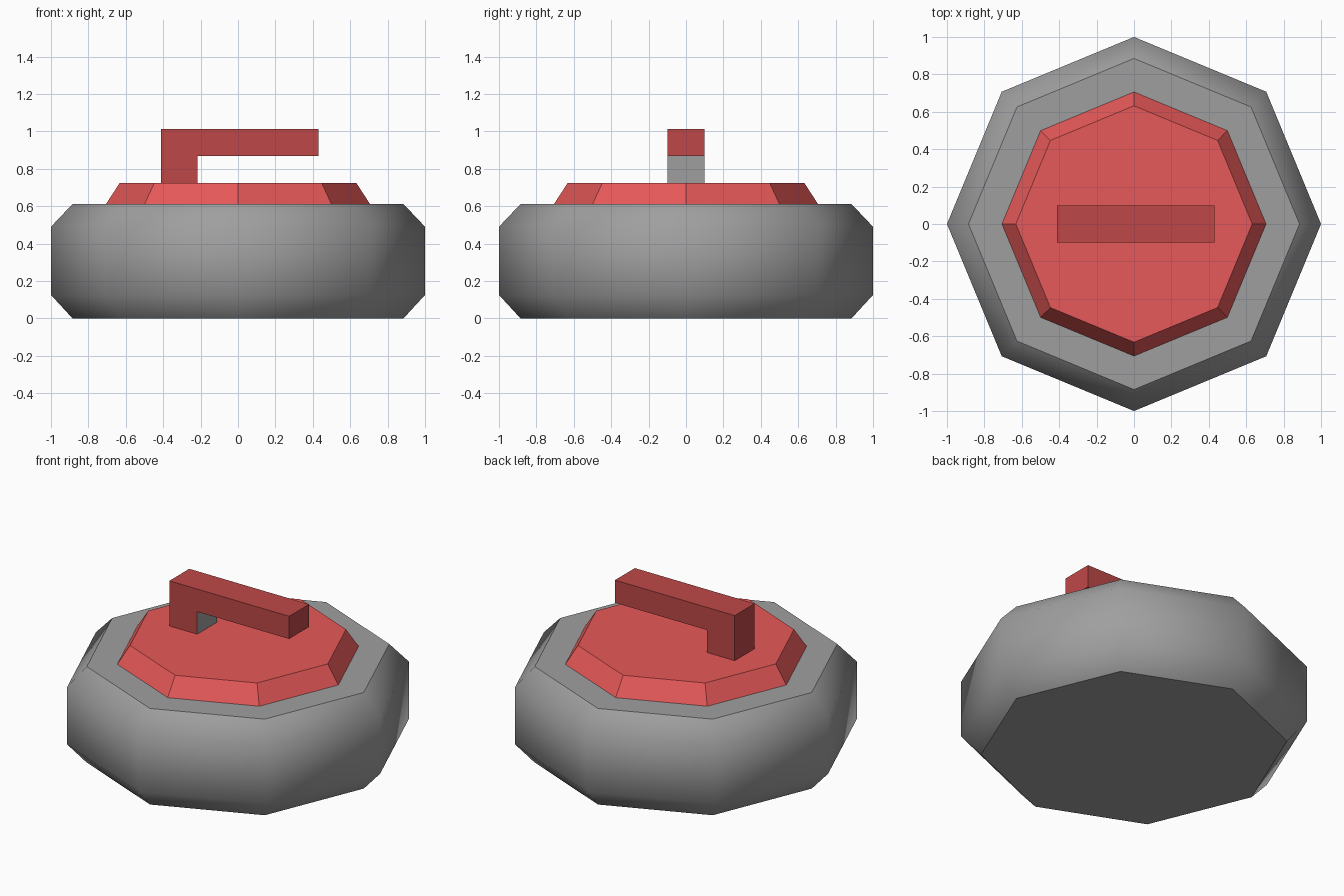
import bpy, bmesh, math

if "Cube" in bpy.data.objects:
    bpy.data.objects.remove(bpy.data.objects["Cube"])


def material(name, color):
    m = bpy.data.materials.new(name)
    m.diffuse_color = (*color, 1)
    m.use_nodes = True
    m.node_tree.nodes["Principled BSDF"].inputs["Base Color"].default_value = m.diffuse_color
    return m


stone_grey = material("stone grey", (0.347, 0.347, 0.347))
cap_red = material("bright red", (0.8, 0.1, 0.1))
handle_red = material("dark red", (0.518, 0.064, 0.064))


def finish(name, bm, mats):
    bmesh.ops.recalc_face_normals(bm, faces=bm.faces)
    mesh = bpy.data.meshes.new(name)
    bm.to_mesh(mesh)
    bm.free()
    for m in mats:
        mesh.materials.append(m)
    obj = bpy.data.objects.new(name, mesh)
    bpy.context.collection.objects.link(obj)
    return obj


def octagon_stack(name, profile, mat):
    """Closed eight-sided solid from (radius, height) rings."""
    bm = bmesh.new()
    rings = [[bm.verts.new((r * math.cos(i * math.pi / 4),
                            r * math.sin(i * math.pi / 4), z)) for i in range(8)]
             for r, z in profile]
    for a, b in zip(rings, rings[1:]):
        for i in range(8):
            j = (i + 1) % 8
            bm.faces.new((a[i], a[j], b[j], b[i]))
    bm.faces.new(rings[0])
    bm.faces.new(rings[-1])
    return finish(name, bm, [mat])


# Stone body: chamfers blend smoothly into the sides, corners stay sharp
body = octagon_stack("stone_body", [(0.885, 0), (1, 0.125), (1, 0.49), (0.885, 0.611)], stone_grey)
bpy.context.view_layer.objects.active = body
body.select_set(True)
bpy.ops.object.shade_smooth_by_angle(angle=math.radians(43))
body.select_set(False)

# Flat-shaded top cap
octagon_stack("top_cap", [(0.706, 0.611), (0.632, 0.725)], cap_red)

# L-shaped handle extruded across y
outline = [(-0.413, 0.725), (-0.217, 0.725), (-0.217, 0.868),
           (0.43, 0.868), (0.43, 1.012), (-0.413, 1.012)]
bm = bmesh.new()
side = bm.faces.new([bm.verts.new((x, -0.1, z)) for x, z in outline])
ext = bmesh.ops.extrude_face_region(bm, geom=[side], use_keep_orig=True)
bmesh.ops.translate(bm, vec=(0, 0.2, 0),
                    verts=[v for v in ext["geom"] if isinstance(v, bmesh.types.BMVert)])
bmesh.ops.recalc_face_normals(bm, faces=bm.faces)
# Inner face of the post is grey
for f in bm.faces:
    if f.normal.x > 0.9 and f.calc_center_median().x < 0:
        f.material_index = 1
finish("handle", bm, [handle_red, stone_grey])
